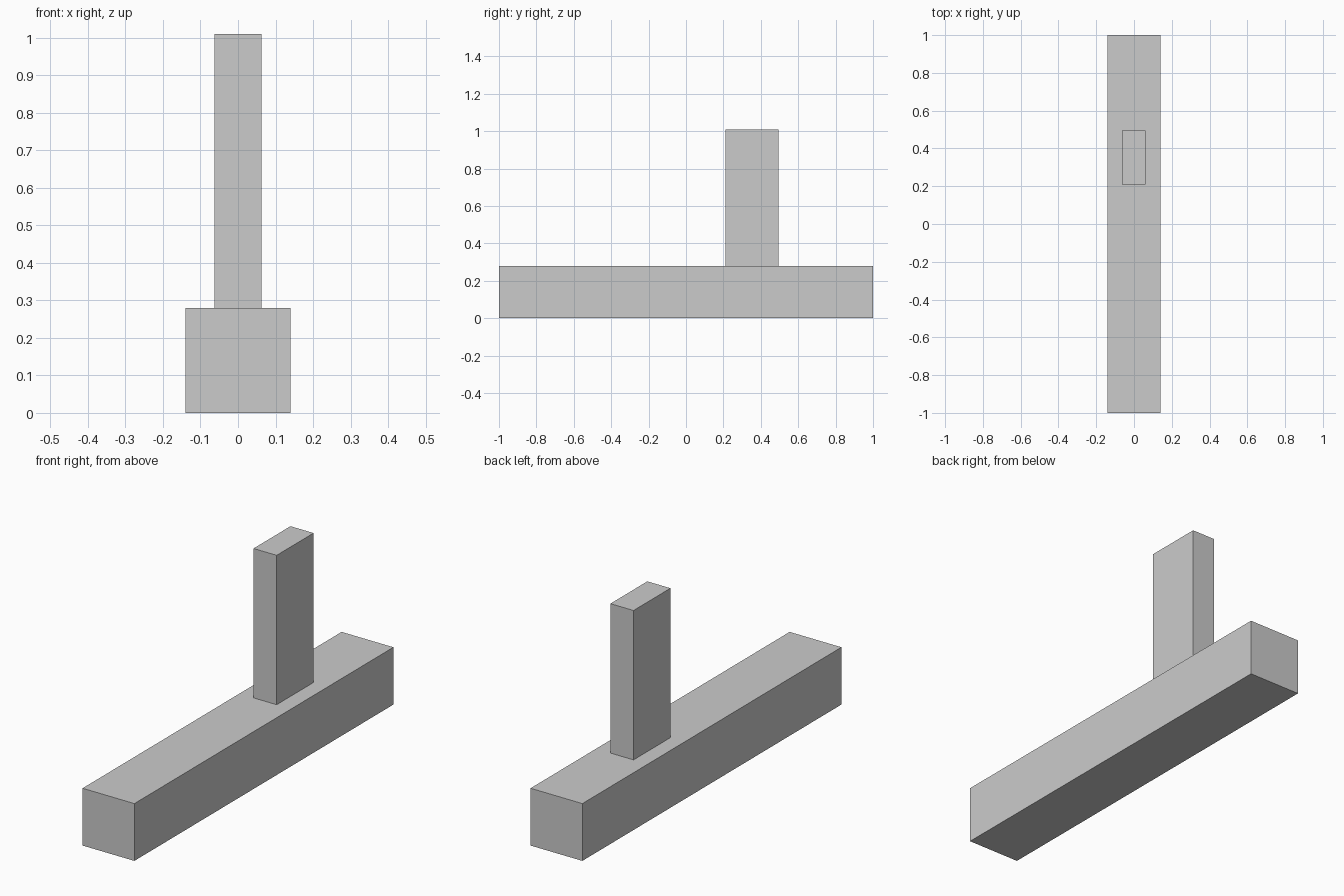
import bpy

cube = bpy.data.objects.get("Cube")
if cube:
    bpy.data.objects.remove(cube, do_unlink=True)

# One plain grey for the whole model
grey = bpy.data.materials.new("light_grey")
grey.use_nodes = True
colour = (0.6, 0.6, 0.6, 1.0)
grey.diffuse_color = colour
grey.node_tree.nodes["Principled BSDF"].inputs["Base Color"].default_value = colour


def box(name, low, high):
    """Add a box spanning two opposite corners."""
    centre = [(a + b) / 2 for a, b in zip(low, high)]
    bpy.ops.mesh.primitive_cube_add(size=1, location=centre)
    obj = bpy.context.object
    obj.name = name
    obj.scale = [b - a for a, b in zip(low, high)]
    bpy.ops.object.transform_apply(location=False, rotation=False, scale=True)
    obj.data.materials.append(grey)
    return obj


BEAM_TOP = 0.28

# Long square beam lying on the ground
box("base_beam", (-0.14, -1, 0), (0.14, 1, BEAM_TOP))

# Upright post standing behind the middle of the beam
box("upright_post", (-0.063, 0.21, BEAM_TOP), (0.062, 0.495, 1.01))
